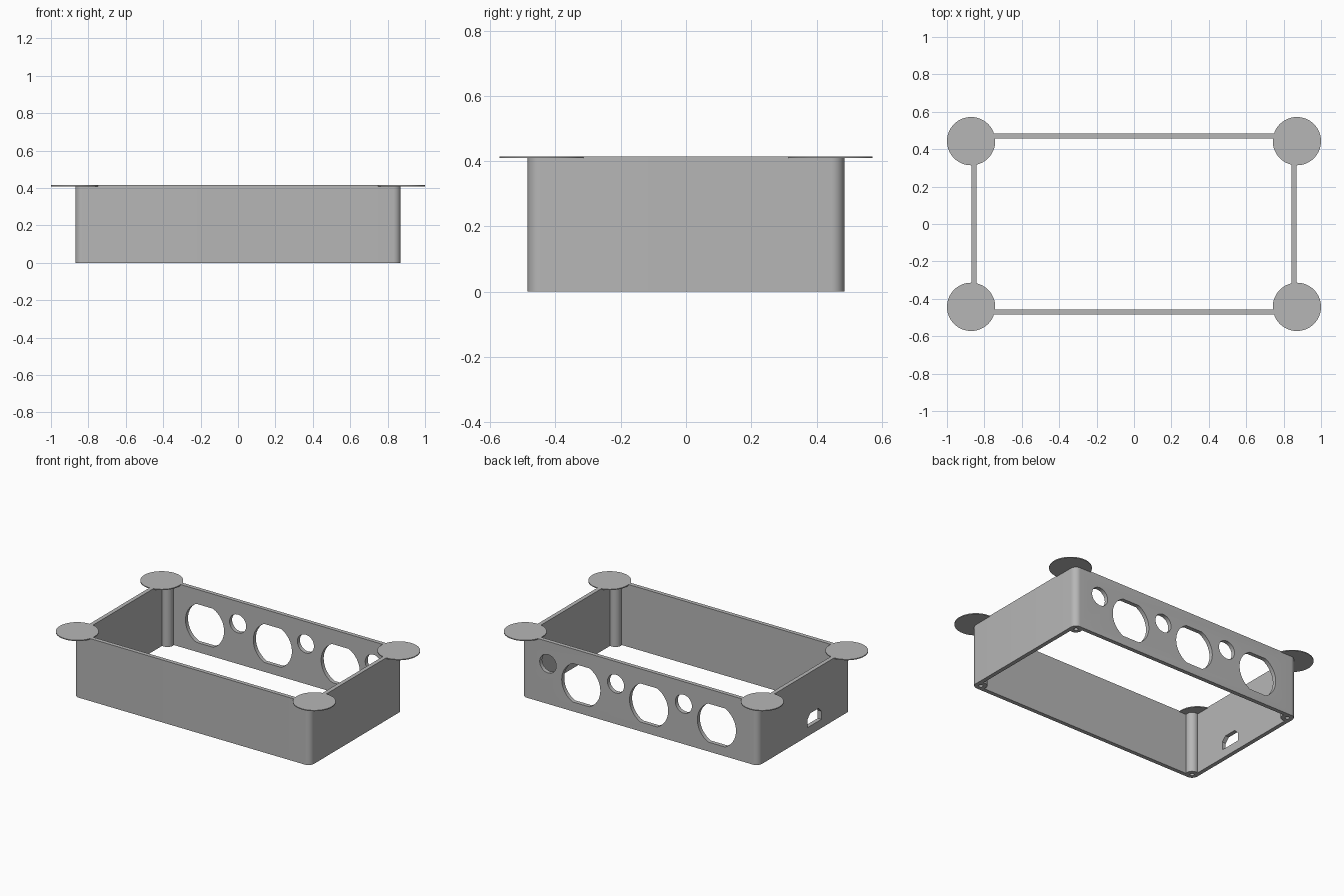
import bpy
import bmesh
from math import cos, sin, pi, asin
from mathutils import Matrix, Vector

cube = bpy.data.objects.get("Cube")
if cube:
    bpy.data.objects.remove(cube, do_unlink=True)

HX, HY, HEIGHT, WALL, ROUND = 0.87, 0.485, 0.415, 0.027, 0.04
PAD_R, PAD_THICK = 0.129, 0.006
CORNERS = [(sx, sy) for sx in (-1, 1) for sy in (-1, 1)]

grey = bpy.data.materials.new("plain grey")
grey.use_nodes = True
grey.diffuse_color = (0.47, 0.47, 0.47, 1)
grey.node_tree.nodes["Principled BSDF"].inputs["Base Color"].default_value = grey.diffuse_color


def arc(r, start, end, steps, cx=0, cy=0):
    angles = [start + (end - start) * i / steps for i in range(steps + 1)]
    return [(cx + r * cos(a), cy + r * sin(a)) for a in angles]


def circle(r, steps=48):
    return arc(r, 0, 2 * pi, steps)[:-1]


def rounded_rect(hx, hy, r, steps=10):
    points = []
    for i, (sx, sy) in enumerate([(1, 1), (-1, 1), (-1, -1), (1, -1)]):
        points += arc(r, i * pi / 2, (i + 1) * pi / 2, steps, sx * (hx - r), sy * (hy - r))
    return points


def prism(name, outline, depth, matrix):
    """Extrude a flat outline along its own z axis and place it."""
    bm = bmesh.new()
    face = bm.faces.new([bm.verts.new((x, y, 0)) for x, y in outline])
    new = bmesh.ops.extrude_face_region(bm, geom=[face])["geom"]
    bmesh.ops.translate(bm, vec=(0, 0, depth),
                        verts=[v for v in new if isinstance(v, bmesh.types.BMVert)])
    bmesh.ops.transform(bm, matrix=matrix, verts=bm.verts)
    bmesh.ops.recalc_face_normals(bm, faces=bm.faces)
    mesh = bpy.data.meshes.new(name)
    bm.to_mesh(mesh)
    bm.free()
    mesh.materials.append(grey)
    obj = bpy.data.objects.new(name, mesh)
    bpy.context.collection.objects.link(obj)
    return obj


def combine(target, tool, operation):
    """Apply a boolean and remove its helper object."""
    tool.hide_render = True
    mod = target.modifiers.new("boolean", "BOOLEAN")
    mod.operation, mod.solver, mod.object = operation, "EXACT", tool
    bpy.context.view_layer.objects.active = target
    bpy.ops.object.modifier_apply(modifier=mod.name)
    bpy.data.objects.remove(tool, do_unlink=True)


def at(x, y, z):
    return Matrix.Translation(Vector((x, y, z)))


# Open frame with rounded outer corners
frame = prism("frame", rounded_rect(HX, HY, ROUND), HEIGHT, at(0, 0, 0))
ix, iy = HX - WALL, HY - WALL
combine(frame, prism("inner_cutter", [(ix, iy), (-ix, iy), (-ix, -iy), (ix, -iy)],
                     HEIGHT + 0.2, at(0, 0, -0.1)), "DIFFERENCE")

# Connector openings in the back wall: large ones flat at top and bottom
tilt = asin(0.128 / 0.142)
large = arc(0.142, -tilt, tilt, 16) + arc(0.142, pi - tilt, pi + tilt, 16)
upright = Matrix.Rotation(pi / 2, 4, "X")
for i in range(3):
    shift = -0.4985 * i
    for outline, x, z in ((large, 0.432, 0.19), (circle(0.061), 0.675, 0.267)):
        hole = prism("hole_cutter", outline, 0.2, at(x + shift, HY + 0.1, z) @ upright)
        combine(frame, hole, "DIFFERENCE")

# Socket opening with chamfered top corners in the side wall
w, h, c = 0.073, 0.042, 0.03
socket = [(-w, -h), (w, -h), (w, h - c), (w - c, h), (c - w, h), (-w, h - c)]
sideways = Matrix.Rotation(pi / 2, 4, "Z") @ upright
combine(frame, prism("socket_cutter", socket, 0.2, at(-HX - 0.1, -0.105, 0.10) @ sideways),
        "DIFFERENCE")

# Corner posts with screw holes, and thin round pads on top
parts = [frame]
for sx, sy in CORNERS:
    px, py = sx * (HX - ROUND), sy * (HY - ROUND)
    post = prism("corner_post", circle(0.039, 32), HEIGHT - 0.002, at(px, py, 0))
    combine(post, prism("screw_cutter", circle(0.013, 20), 0.3, at(px, py, -0.1)), "DIFFERENCE")
    pad = prism("corner_pad", circle(PAD_R, 64), PAD_THICK,
                at(sx * (1 - PAD_R), sy * 0.443, HEIGHT - PAD_THICK))
    parts += [post, pad]

# Smooth the curved walls, keep the edges crisp
bpy.ops.object.select_all(action="DESELECT")
for part in parts:
    part.select_set(True)
bpy.context.view_layer.objects.active = frame
bpy.ops.object.shade_smooth_by_angle(angle=pi / 6)
